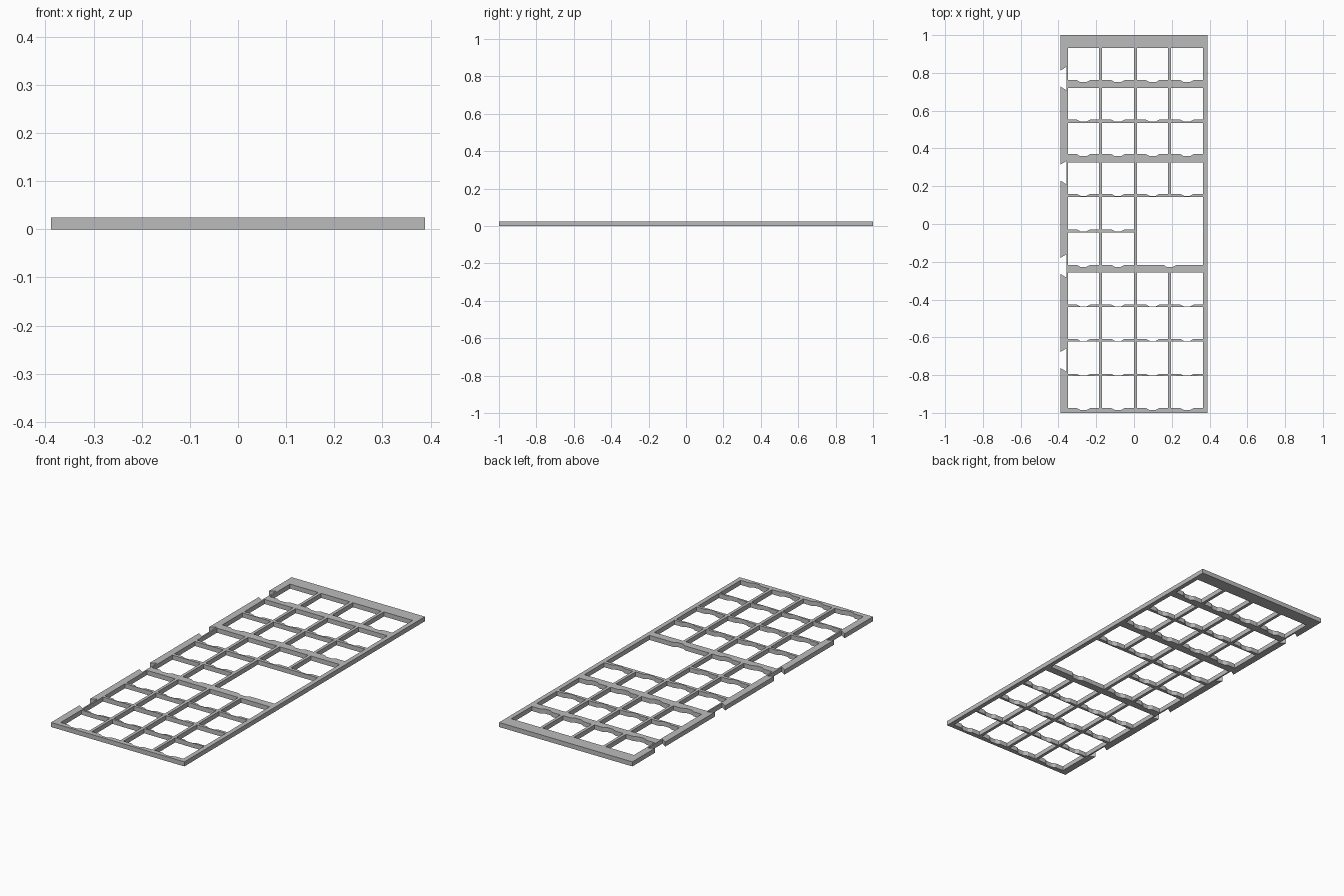
import bpy

cube = bpy.data.objects.get("Cube")
if cube:
    bpy.data.objects.remove(cube, do_unlink=True)

HALF_W, HALF_L, THICK = 0.388, 1.0, 0.024

# Openings: column edges in x and row edges (top, bottom) in y
COLUMNS = [(-0.35, -0.185), (-0.169, -0.001), (0.016, 0.181), (0.197, 0.364)]
ROWS = [(0.932, 0.762), (0.721, 0.553), (0.536, 0.370), (0.325, 0.160),
        (0.142, -0.028), (-0.046, -0.216), (-0.257, -0.426),
        (-0.440, -0.608), (-0.623, -0.793), (-0.803, -0.974)]
NOTCHES = [0.77, 0.272, -0.222, -0.72]


def opening(x0, x1, top, bottom):
    """Rectangular opening with a shallow finger dip in its lower edge."""
    mid, dip = (x0 + x1) / 2, 0.011
    return [(x0, top), (x0, bottom), (mid - 0.036, bottom),
            (mid - 0.016, bottom - dip), (mid + 0.016, bottom - dip),
            (mid + 0.036, bottom), (x1, bottom), (x1, top)]


def outline():
    """Outer edge with dovetail notches along the right-hand rail."""
    pts = [(-HALF_W, -HALF_L), (HALF_W, -HALF_L), (HALF_W, HALF_L), (-HALF_W, HALF_L)]
    for y in NOTCHES:
        pts += [(-HALF_W, y + 0.043), (-0.358, y + 0.062),
                (-0.358, y - 0.062), (-HALF_W, y - 0.043)]
    return pts


# Loops of the lattice: outer edge, small cells and the one large opening
loops = [outline()]
for r, (top, bottom) in enumerate(ROWS):
    columns = COLUMNS[:2] if r in (4, 5) else COLUMNS
    loops += [opening(x0, x1, top, bottom) for x0, x1 in columns]
loops.append(opening(COLUMNS[2][0], COLUMNS[3][1], ROWS[4][0], ROWS[5][1]))

# Filled flat profile, given its thickness
curve = bpy.data.curves.new("lattice_profile", "CURVE")
curve.dimensions = "2D"
curve.fill_mode = "BOTH"
curve.extrude = THICK / 2
for loop in loops:
    spline = curve.splines.new("POLY")
    spline.points.add(len(loop) - 1)
    for point, (x, y) in zip(spline.points, loop):
        point.co = (x, y, 0, 1)
    spline.use_cyclic_u = True

profile = bpy.data.objects.new("lattice_profile", curve)
bpy.context.collection.objects.link(profile)
bpy.context.view_layer.update()
mesh = bpy.data.meshes.new_from_object(
    profile.evaluated_get(bpy.context.evaluated_depsgraph_get()))
bpy.data.objects.remove(profile, do_unlink=True)
bpy.data.curves.remove(curve)

# Lattice frame resting on the ground plane
frame = bpy.data.objects.new("lattice_frame", mesh)
frame.location.z = THICK / 2
bpy.context.collection.objects.link(frame)
mesh.shade_flat()

# Plain grey material
grey = bpy.data.materials.new("light_grey")
grey.use_nodes = True
colour = (0.5, 0.5, 0.5, 1)
grey.diffuse_color = colour
grey.node_tree.nodes["Principled BSDF"].inputs["Base Color"].default_value = colour
mesh.materials.clear()
mesh.materials.append(grey)
